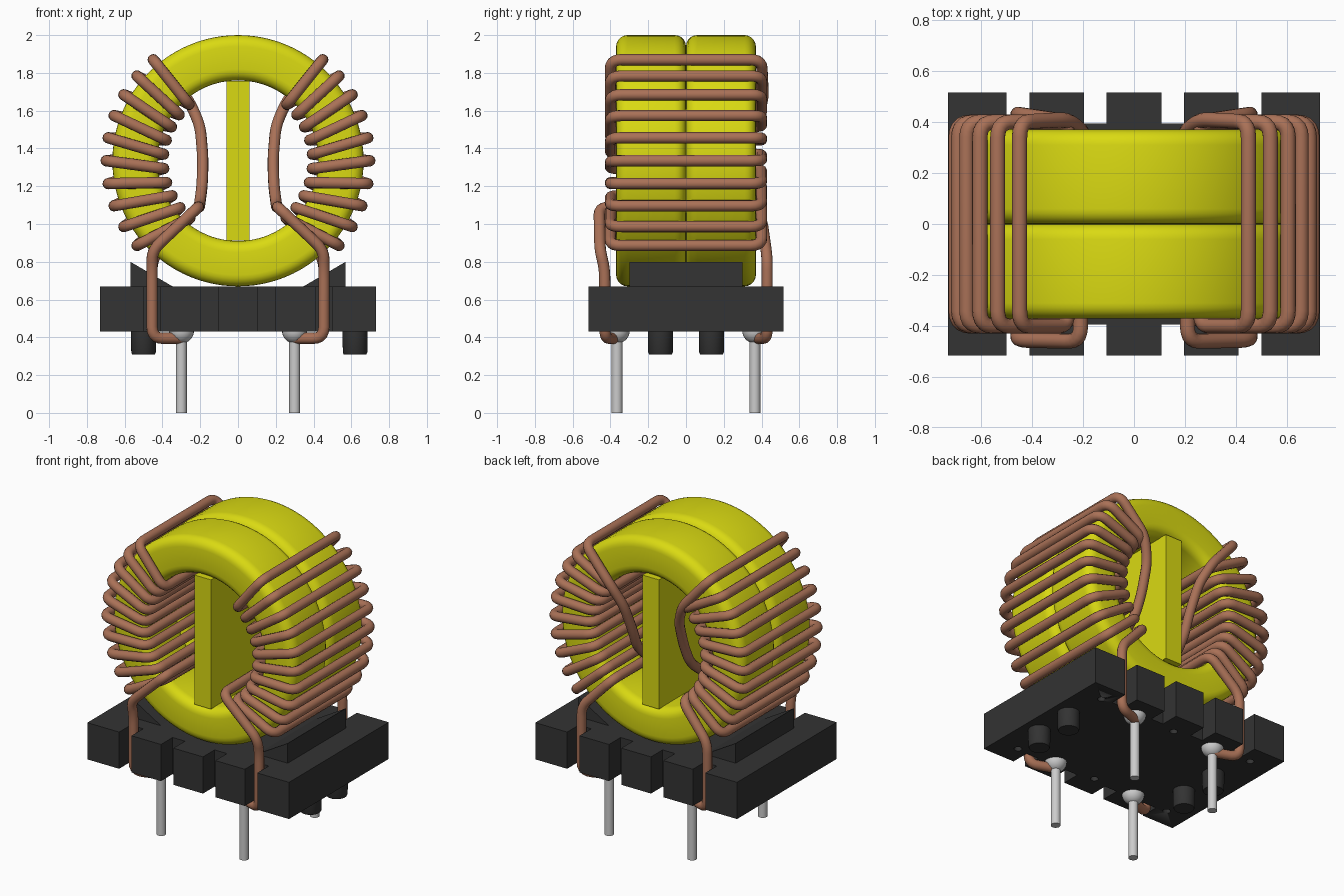
import bpy, bmesh
from math import sin, cos, pi, radians
from mathutils import Vector

if "Cube" in bpy.data.objects:
    bpy.data.objects.remove(bpy.data.objects["Cube"])


def mat(name, rgb):
    m = bpy.data.materials.new(name)
    m.diffuse_color = (*rgb, 1)
    m.use_nodes = True
    m.node_tree.nodes["Principled BSDF"].inputs["Base Color"].default_value = m.diffuse_color
    return m


YELLOW = mat("yellow_coating", (0.70, 0.70, 0.006))
COPPER = mat("copper_wire", (0.40, 0.165, 0.095))
BLACK = mat("black_plastic", (0.033, 0.033, 0.033))
CZ, R_OUT, R_IN, DEPTH = 1.335, 0.665, 0.425, 0.37


def finish(bm, name, material=None, angle=35):
    bmesh.ops.recalc_face_normals(bm, faces=bm.faces)
    me = bpy.data.meshes.new(name)
    bm.to_mesh(me)
    bm.free()
    ob = bpy.data.objects.new(name, me)
    bpy.context.collection.objects.link(ob)
    if material:
        me.materials.append(material)
    bpy.ops.object.select_all(action='DESELECT')
    ob.select_set(True)
    bpy.context.view_layer.objects.active = ob
    bpy.ops.object.shade_smooth_by_angle(angle=radians(angle))
    return ob


def prism(name, outline, offset, material):
    """Extrude a planar outline of 3D points by an offset vector."""
    bm = bmesh.new()
    f = bm.faces.new([bm.verts.new(p) for p in outline])
    ext = bmesh.ops.extrude_face_region(bm, geom=[f])
    bmesh.ops.translate(bm, vec=offset, verts=[g for g in ext['geom'] if isinstance(g, bmesh.types.BMVert)])
    return finish(bm, name, material)


def lathe(name, profile, centre, axis, steps, material=None, closed=False):
    """Spin (radius, height) points round the z axis or the y axis."""
    bm = bmesh.new()
    rings = []
    for k in range(steps):
        a = 2 * pi * k / steps
        ring = []
        for r, h in profile:
            p = (r * cos(a), r * sin(a), h) if axis == 'Z' else (r * cos(a), h, r * sin(a))
            ring.append(bm.verts.new(Vector(p) + Vector(centre)))
        rings.append(ring)
    n = len(profile)
    for k in range(steps):
        a, b = rings[k], rings[(k + 1) % steps]
        for i in range(n if closed else n - 1):
            j = (i + 1) % n
            bm.faces.new((a[i], a[j], b[j], b[i]))
    if not closed:
        bm.faces.new([r[0] for r in rings])
        bm.faces.new([r[-1] for r in rings])
    return finish(bm, name, material)


def fillet(points, radius=0.06, steps=5):
    """Round the corners of a 3D path."""
    pts = [Vector(p) for p in points]
    out = [pts[0]]
    for a, b, c in zip(pts, pts[1:], pts[2:]):
        p = b + (a - b).normalized() * min(radius, (a - b).length * 0.48)
        q = b + (c - b).normalized() * min(radius, (c - b).length * 0.48)
        for k in range(steps + 1):
            t = k / steps
            out.append(p * (1 - t) ** 2 + b * 2 * t * (1 - t) + q * t * t)
    return out + [pts[-1]]


# Core: two rounded rings side by side
def ring_profile(y0, y1, f=0.06, seg=5):
    prof = []
    for cx, cy, start in ((R_OUT - f, y1 - f, 0), (R_IN + f, y1 - f, 90),
                          (R_IN + f, y0 + f, 180), (R_OUT - f, y0 + f, 270)):
        for k in range(seg + 1):
            a = radians(start + 90 * k / seg)
            prof.append((cx + f * cos(a), cy + f * sin(a)))
    return prof


lathe("front_core_ring", ring_profile(-DEPTH, 0), (0, 0, CZ), 'Y', 96, YELLOW, True)
lathe("back_core_ring", ring_profile(0, DEPTH), (0, 0, CZ), 'Y', 96, YELLOW, True)

# Divider plate through the core
prism("divider", [(-0.06, -0.365, 0.912), (0.06, -0.365, 0.912), (0.06, -0.365, 1.758), (-0.06, -0.365, 1.758)],
      (0, 0.73, 0), YELLOW)

# Base plate with four slots on the front and back edges
edge = [(-0.73, -0.515)]
for x in (-0.455, -0.152, 0.152, 0.455):
    w = 0.045
    edge += [(x - w, -0.515), (x - w, -0.395), (x + w, -0.395), (x + w, -0.515)]
edge += [(0.73, -0.515)]
edge += [(-x, -y) for x, y in edge]
base = prism("base_plate", [(x, y, 0.43) for x, y in edge], (0, 0, 0.24), BLACK)

# Spare pin holes in the underside
bm = bmesh.new()
for x in (-0.575, 0, 0.575):
    for y in (-0.385, 0.385):
        if x == 0:
            y *= 0.95
        r = bmesh.ops.create_cone(bm, cap_ends=True, segments=16, radius1=0.024, radius2=0.024, depth=0.12)
        bmesh.ops.translate(bm, vec=(x, y, 0.43), verts=r['verts'])
cutter = finish(bm, "hole_cutter")
cutter.hide_render = True
mod = base.modifiers.new("holes", 'BOOLEAN')
mod.object = cutter
mod.solver = 'EXACT'
bpy.context.view_layer.objects.active = base
bpy.ops.object.modifier_apply(modifier="holes")
bpy.data.objects.remove(cutter)

# Sloped cradles, stand-off pegs, and pins with solder domes
for s, side in ((-1, "left"), (1, "right")):
    prism(side + "_cradle", [(s * 0.57, -0.3, 0.66), (s * 0.57, -0.3, 0.80), (s * 0.33, -0.3, 0.66)],
          (0, 0.6, 0), BLACK)
    for t, end in ((-1, "front"), (1, "back")):
        lathe(f"{end}_{side}_peg", [(0.067, 0.44), (0.065, 0.32), (0.06, 0.31)],
              (-0.5 if s < 0 else 0.62, t * 0.135, 0), 'Z', 32, BLACK)
        at = (s * 0.3, t * 0.365, 0)
        lathe(f"{end}_{side}_pin", [(0.029, 0), (0.029, 0.44)], at, 'Z', 24)
        dome = [(0.067 * cos(a), 0.435 - 0.067 * sin(a)) for a in (pi / 2 * k / 8 for k in range(8))]
        lathe(f"{end}_{side}_solder", dome, at, 'Z', 24)


# Windings: ten turns per side, with leads running down through the base slots
def polar(r, deg, y):
    a = radians(deg)
    return (r * cos(a), y, CZ + r * sin(a))


Y, RO, RI = 0.40, R_OUT + 0.033, R_IN - 0.03
front_lead = [(-0.3, -0.375, 0.395), (-0.455, -0.43, 0.395), (-0.455, -0.43, 0.76), (-0.455, -0.455, 0.86),
              (-0.21, -0.46, 1.09)]
crossing = [(-0.205, 0.1, 1.09), (-0.19, 0.23, 1.2), (-0.185, 0.29, 1.34), (-0.2, 0.36, 1.52)]
path = front_lead + crossing + [polar(RI + 0.02, 129, Y + 0.01)]
for i in range(10):
    outer, inner = 130 + 10 * i, 131 + 11 * i
    path += [polar(RO, outer, Y), polar(RO, outer, -Y), polar(RI, inner, -Y), polar(RI, inner, Y)]
path += [(-0.455, 0.43, 0.82), (-0.455, 0.43, 0.395), (-0.3, 0.375, 0.395)]

for s, side in ((1, "left"), (-1, "right")):
    cu = bpy.data.curves.new(side + "_winding", 'CURVE')
    cu.dimensions = '3D'
    cu.bevel_depth = 0.03
    cu.bevel_resolution = 4
    cu.use_fill_caps = True
    pts = fillet(path)
    sp = cu.splines.new('POLY')
    sp.points.add(len(pts) - 1)
    for p, v in zip(sp.points, pts):
        p.co = (s * v.x, v.y, v.z, 1)
    cu.materials.append(COPPER)
    bpy.context.collection.objects.link(bpy.data.objects.new(side + "_winding", cu))
